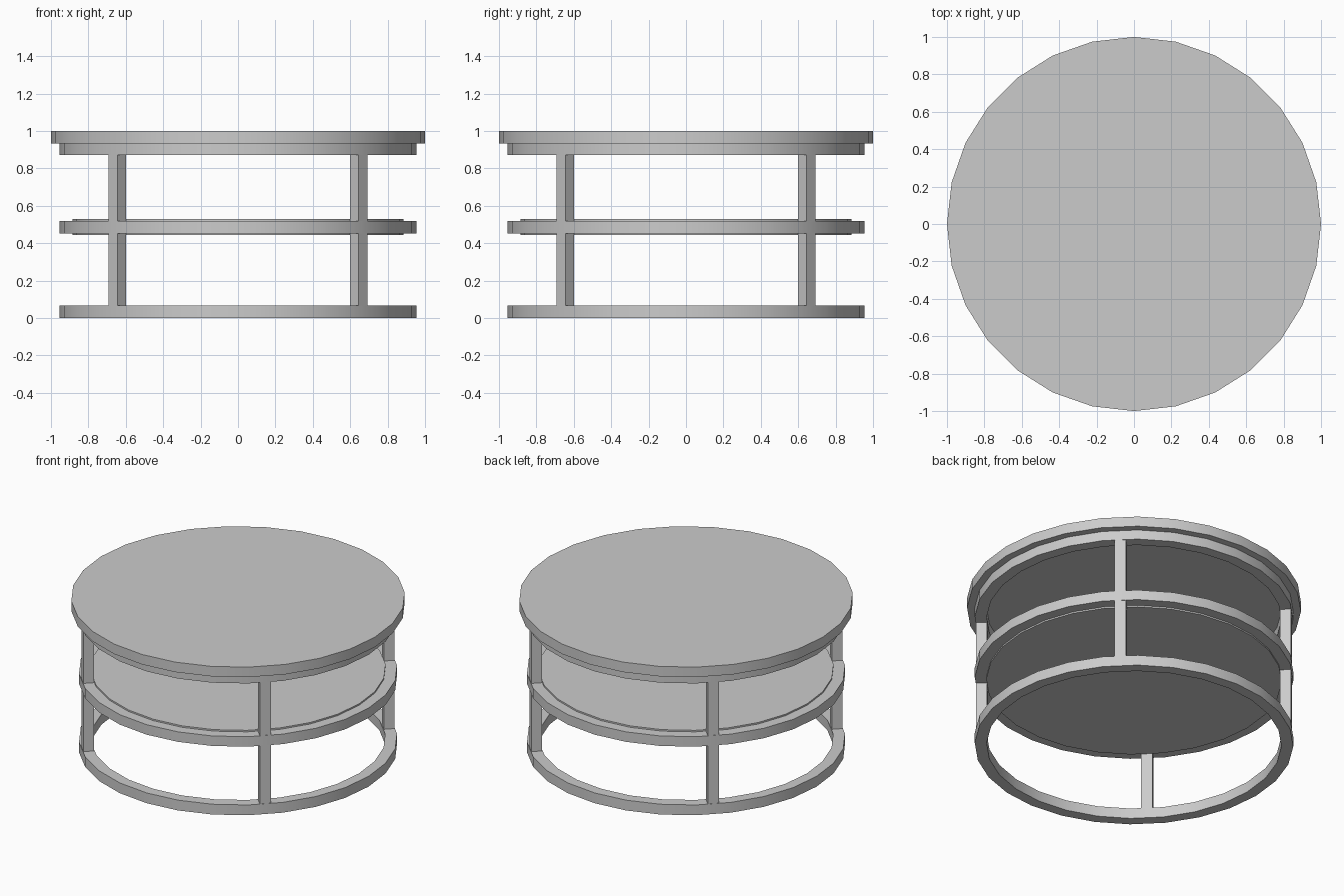
import bpy, bmesh, math

if "Cube" in bpy.data.objects:
    bpy.data.objects.remove(bpy.data.objects["Cube"])

SIDES = 28


def finish(name, bm, smooth=True):
    bmesh.ops.recalc_face_normals(bm, faces=bm.faces)
    mesh = bpy.data.meshes.new(name)
    bm.to_mesh(mesh)
    bm.free()
    obj = bpy.data.objects.new(name, mesh)
    bpy.context.collection.objects.link(obj)
    if smooth:
        bpy.ops.object.select_all(action='DESELECT')
        obj.select_set(True)
        bpy.context.view_layer.objects.active = obj
        bpy.ops.object.shade_smooth_by_angle(angle=math.radians(30))
    return obj


def disc(name, radius, z0, z1):
    bm = bmesh.new()
    bmesh.ops.create_cone(bm, cap_ends=True, segments=SIDES,
                          radius1=radius, radius2=radius, depth=z1 - z0)
    bmesh.ops.translate(bm, verts=bm.verts, vec=(0, 0, (z0 + z1) / 2))
    return finish(name, bm)


def ring(name, outer, inner, z0, z1):
    # rectangular section swept around z
    bm = bmesh.new()
    section = [(inner, z0), (outer, z0), (outer, z1), (inner, z1)]
    loops = []
    for i in range(SIDES):
        a = math.tau * i / SIDES
        loops.append([bm.verts.new((r * math.cos(a), r * math.sin(a), z))
                      for r, z in section])
    for i in range(SIDES):
        p, q = loops[i], loops[(i + 1) % SIDES]
        for j in range(4):
            k = (j + 1) % 4
            bm.faces.new((p[j], q[j], q[k], p[k]))
    return finish(name, bm)


def leg(name, angle, z0, z1):
    # square post turned to face outwards
    r0, r1, half = 0.881, 0.946, 0.034
    bm = bmesh.new()
    bmesh.ops.create_cube(bm, size=1)
    for v in bm.verts:
        x, y, z = v.co
        r = (r0 + r1) / 2 + x * (r1 - r0)
        t = y * 2 * half
        v.co = (r * math.cos(angle) - t * math.sin(angle),
                r * math.sin(angle) + t * math.cos(angle),
                (z0 + z1) / 2 + z * (z1 - z0))
    return finish(name, bm, smooth=False)


# Top and shelf panels
disc("table_top", 1.0, 0.934, 1.0)
disc("shelf", 0.885, 0.443, 0.529)

# Frame hoops
for name, z0, z1 in (("bottom_hoop", 0.0, 0.068),
                     ("middle_hoop", 0.453, 0.519),
                     ("top_hoop", 0.871, 0.934)):
    ring(name, 0.954, 0.883, z0, z1)

# Four posts, each split by the middle hoop
for i, corner in enumerate(("back_right", "back_left", "front_left", "front_right")):
    a = math.radians(45 + 90 * i)
    leg("lower_leg_" + corner, a, 0.068, 0.453)
    leg("upper_leg_" + corner, a, 0.519, 0.871)
